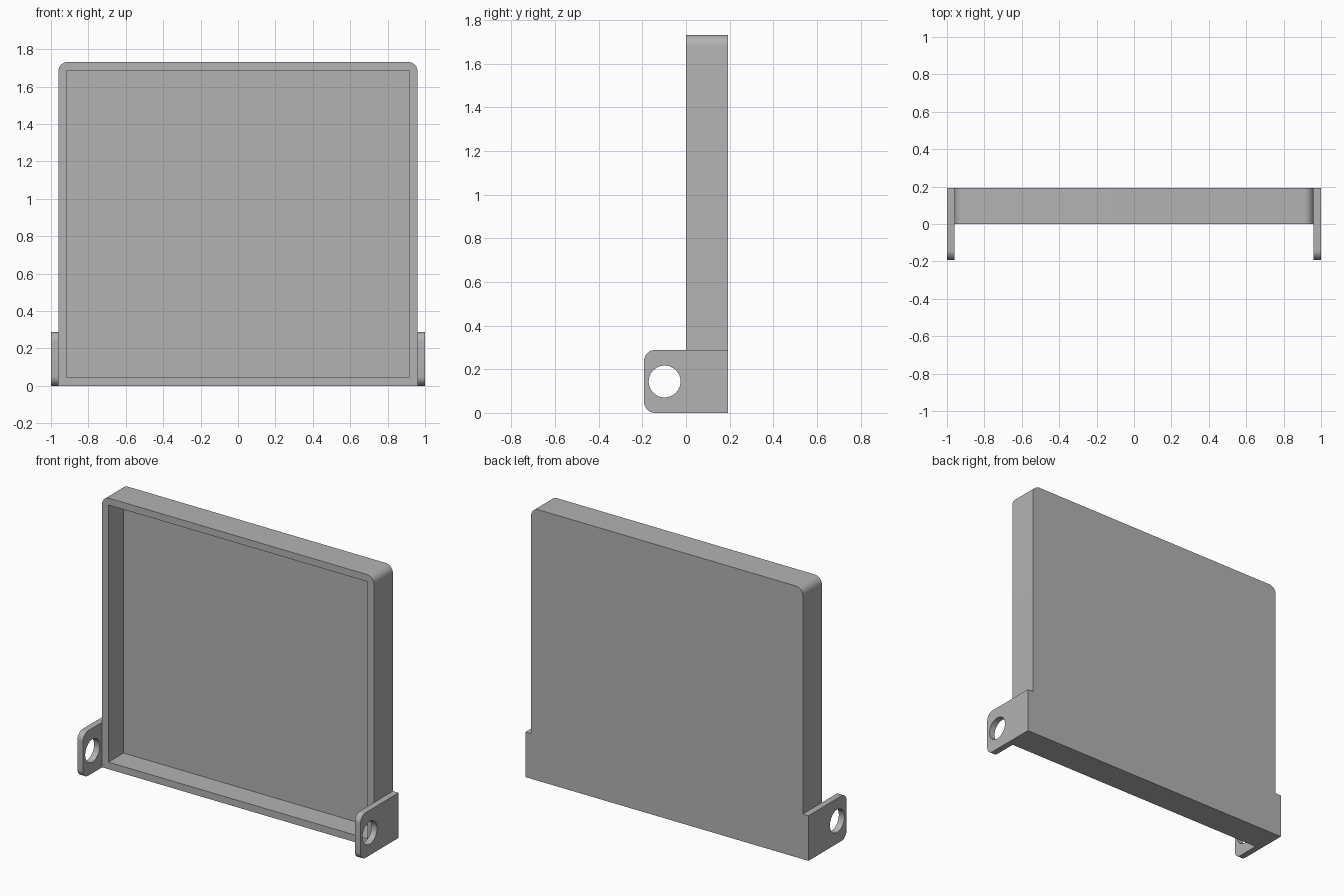
import bpy
import bmesh
from math import pi, sin, cos
from mathutils import Vector, Matrix

cube = bpy.data.objects.get("Cube")
if cube:
    bpy.data.objects.remove(cube, do_unlink=True)

# Single plain grey
grey = bpy.data.materials.new("plain_grey")
grey.use_nodes = True
colour = (0.45, 0.45, 0.45, 1)
grey.diffuse_color = colour
grey.node_tree.nodes["Principled BSDF"].inputs["Base Color"].default_value = colour

DEPTH = 0.192       # front lip of the brackets to the middle, and tray depth
HALF_WIDTH = 0.96
HEIGHT = 1.732
TAB_HEIGHT = 0.288
WALL = 0.045
RADIUS = 0.05


def rounded(cx, cz, start, steps=10):
    """Quarter-circle points around a corner centre."""
    angles = [start + pi / 2 * i / steps for i in range(steps + 1)]
    return [(cx + RADIUS * cos(a), cz + RADIUS * sin(a)) for a in angles]


def finish(bm, name):
    bmesh.ops.recalc_face_normals(bm, faces=bm.faces)
    mesh = bpy.data.meshes.new(name)
    bm.to_mesh(mesh)
    bm.free()
    mesh.materials.append(grey)
    obj = bpy.data.objects.new(name, mesh)
    bpy.context.collection.objects.link(obj)
    return obj


def extrude_profile(name, points, offset):
    """Fill 3D outline points and extrude them by an offset."""
    bm = bmesh.new()
    face = bm.faces.new([bm.verts.new(p) for p in points])
    result = bmesh.ops.extrude_face_region(bm, geom=[face], use_keep_orig=True)
    moved = [v for v in result["geom"] if isinstance(v, bmesh.types.BMVert)]
    bmesh.ops.translate(bm, verts=moved, vec=offset)
    return finish(bm, name)


def cut(obj, cutter):
    """Subtract a cutter, apply, and smooth only the rounded surfaces."""
    mod = obj.modifiers.new("cut", 'BOOLEAN')
    mod.operation = 'DIFFERENCE'
    mod.solver = 'EXACT'
    mod.object = cutter
    bpy.ops.object.select_all(action='DESELECT')
    bpy.context.view_layer.objects.active = obj
    obj.select_set(True)
    bpy.ops.object.modifier_apply(modifier=mod.name)
    bpy.data.objects.remove(cutter, do_unlink=True)
    bpy.ops.object.shade_smooth_by_angle(angle=pi / 6)


# Shallow tray: rounded top corners, square bottom corners, open to the front
outline = [(-HALF_WIDTH, 0), (HALF_WIDTH, 0)]
outline += rounded(HALF_WIDTH - RADIUS, HEIGHT - RADIUS, 0)
outline += rounded(RADIUS - HALF_WIDTH, HEIGHT - RADIUS, pi / 2)
tray = extrude_profile("tray", [(x, 0, z) for x, z in outline], (0, DEPTH, 0))

# Rectangular recess leaving the rim and the back panel
bm = bmesh.new()
bmesh.ops.create_cube(bm, size=1)
floor = DEPTH - 0.04
size = Vector((2 * (HALF_WIDTH - WALL), 2 * floor, HEIGHT - 2 * WALL))
bmesh.ops.scale(bm, verts=bm.verts, vec=size)
bmesh.ops.translate(bm, verts=bm.verts, vec=(0, 0, HEIGHT / 2))
cut(tray, finish(bm, "recess_cutter"))

# Side brackets: flat tabs with rounded front corners and a round hole
tab = [(DEPTH, 0), (DEPTH, TAB_HEIGHT)]
tab += rounded(RADIUS - DEPTH, TAB_HEIGHT - RADIUS, pi / 2)
tab += rounded(RADIUS - DEPTH, RADIUS, pi)
for side, label in ((1, "left"), (-1, "right")):
    bracket = extrude_profile(label + "_bracket",
                              [(side * HALF_WIDTH, y, z) for y, z in tab],
                              (side * (1 - HALF_WIDTH), 0, 0))
    bm = bmesh.new()
    place = Matrix.Translation((side, -0.098, TAB_HEIGHT / 2)) @ Matrix.Rotation(pi / 2, 4, 'Y')
    bmesh.ops.create_cone(bm, cap_ends=True, segments=48, radius1=0.073,
                          radius2=0.073, depth=0.3, matrix=place)
    cut(bracket, finish(bm, "hole_cutter"))
